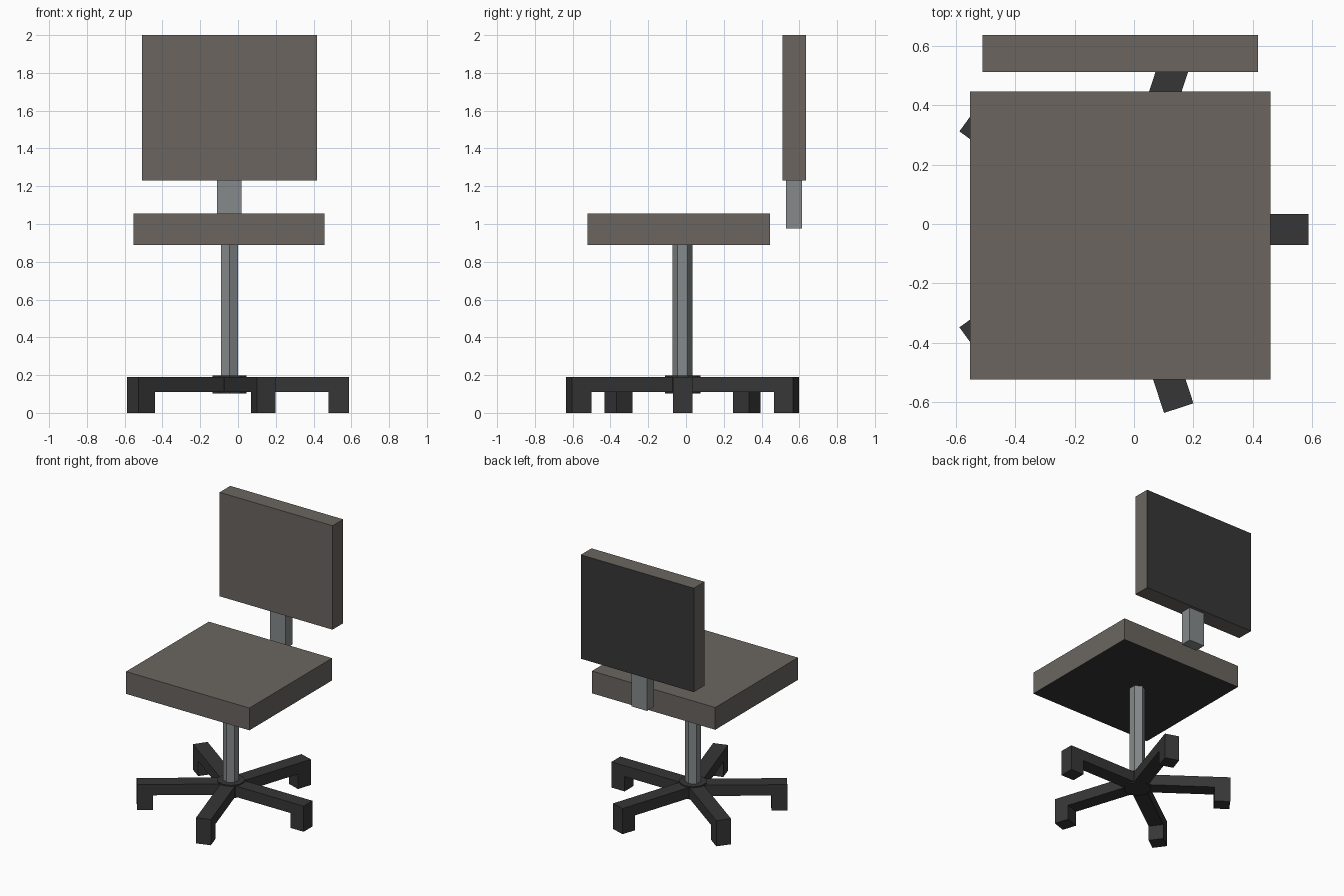
import bpy, bmesh, math
from mathutils import Matrix, Vector

if "Cube" in bpy.data.objects:
    bpy.data.objects.remove(bpy.data.objects["Cube"])

CX, CY = -0.045, -0.018   # axis of the swivel base


def material(name, rgb):
    m = bpy.data.materials.new(name)
    m.diffuse_color = (*rgb, 1)
    m.use_nodes = True
    m.node_tree.nodes["Principled BSDF"].inputs["Base Color"].default_value = m.diffuse_color
    return m


fabric = material("warm grey fabric", (0.145, 0.131, 0.117))
plastic = material("black plastic", (0.037, 0.037, 0.037))
metal = material("grey metal", (0.235, 0.255, 0.255))


def finish(name, bm, *mats):
    me = bpy.data.meshes.new(name)
    bmesh.ops.recalc_face_normals(bm, faces=bm.faces)
    bm.to_mesh(me)
    bm.free()
    for m in mats:
        me.materials.append(m)
    ob = bpy.data.objects.new(name, me)
    bpy.context.collection.objects.link(ob)
    return ob


def box(name, lo, hi, mat, shell=None):
    """Box between two corners; the face looking along 'shell' is plastic."""
    lo, hi = Vector(lo), Vector(hi)
    bm = bmesh.new()
    bmesh.ops.create_cube(bm, size=1, matrix=Matrix.Translation((lo + hi) / 2)
                          @ Matrix.Diagonal((*(hi - lo), 1)))
    if shell:
        bm.normal_update()
        for f in bm.faces:
            f.material_index = int(f.normal.dot(Vector(shell)) > 0.9)
    return finish(name, bm, mat, *([plastic] if shell else []))


def prism(name, sides, radius, z0, z1, mat):
    """Upright prism on the base axis with a corner pointing to the front."""
    bm = bmesh.new()
    ring = [bm.verts.new((CX + radius * math.sin(math.tau * i / sides),
                          CY - radius * math.cos(math.tau * i / sides), z0))
            for i in range(sides)]
    f = bm.faces.new(ring)
    top = bmesh.ops.extrude_face_region(bm, geom=[f], use_keep_orig=True)["geom"]
    bmesh.ops.translate(bm, vec=(0, 0, z1 - z0),
                        verts=[v for v in top if isinstance(v, bmesh.types.BMVert)])
    return finish(name, bm, mat)


def leg(name, angle):
    """L-shaped side profile extruded to the leg width."""
    profile = [(0, 0.19), (0.632, 0.19), (0.632, 0), (0.525, 0), (0.525, 0.11), (0, 0.11)]
    bm = bmesh.new()
    f = bm.faces.new([bm.verts.new((x, -0.052, z)) for x, z in profile])
    far = bmesh.ops.extrude_face_region(bm, geom=[f], use_keep_orig=True)["geom"]
    bmesh.ops.translate(bm, vec=(0, 0.104, 0),
                        verts=[v for v in far if isinstance(v, bmesh.types.BMVert)])
    bm.transform(Matrix.Translation((CX, CY, 0)) @ Matrix.Rotation(angle, 4, 'Z'))
    return finish(name, bm, plastic)


# cushions with black shells
box("seat", (-0.552, -0.522, 0.89), (0.459, 0.446, 1.055), fabric, (0, 0, -1))
box("backrest", (-0.509, 0.511, 1.23), (0.417, 0.636, 2.0), fabric, (0, 1, 0))

# metal supports
box("backrest_bracket", (-0.11, 0.53, 0.975), (0.018, 0.613, 1.25), metal)
prism("column", 6, 0.053, 0.15, 0.90, metal)

# five-legged base
prism("hub", 10, 0.094, 0.102, 0.198, plastic)
for i in range(5):
    leg(f"base_leg_{i + 1}", math.tau * i / 5)
